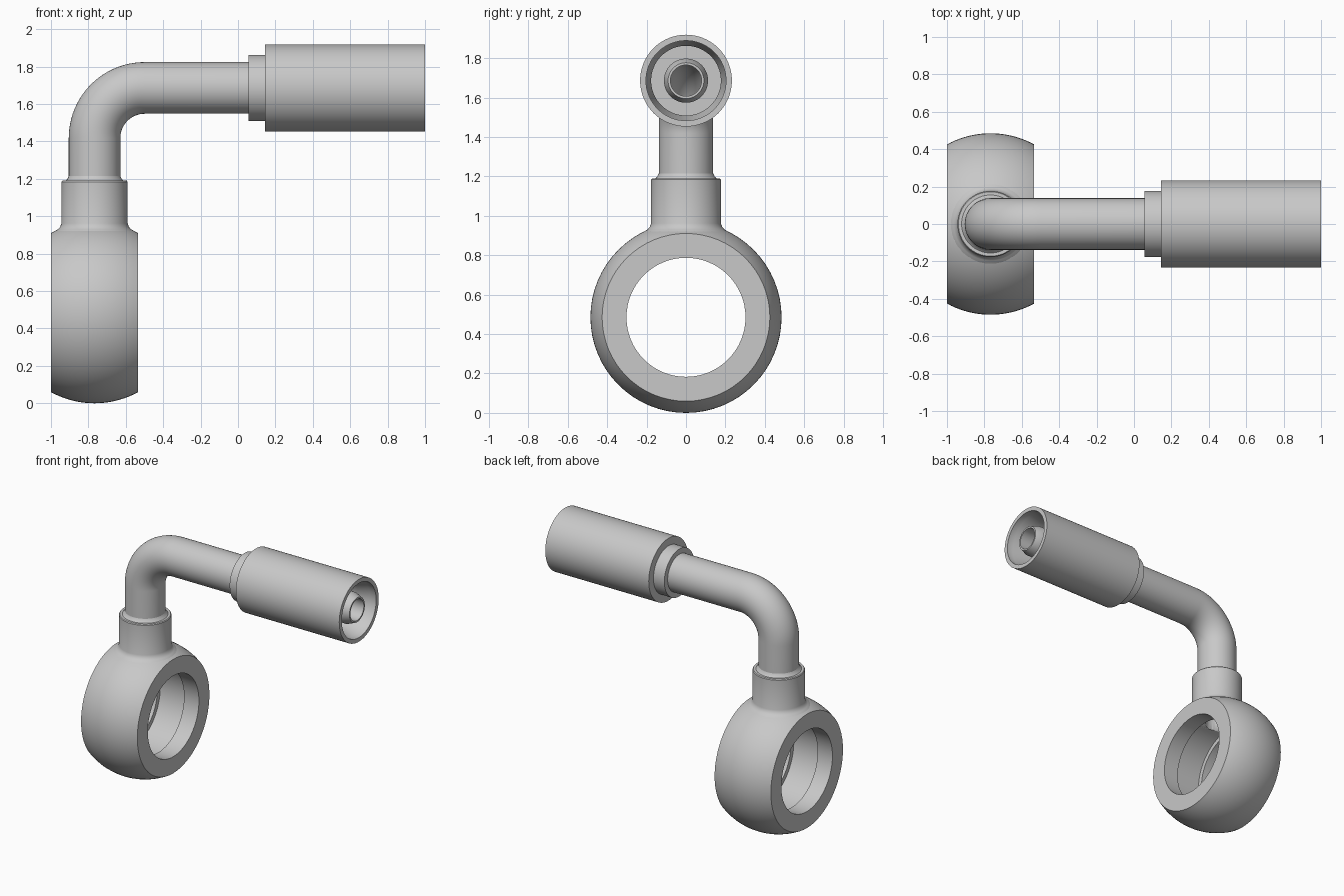
import bpy, bmesh, math
from mathutils import Vector, Matrix

if "Cube" in bpy.data.objects:
    bpy.data.objects.remove(bpy.data.objects["Cube"])

SEG = 64
CX, CZ, PZ = -0.767, 0.485, 1.686      # eye centre x, eye centre z, hose axis z
BEND = 0.268                           # bend centreline radius

steel = bpy.data.materials.new("light grey steel")
steel.diffuse_color = (0.58, 0.58, 0.58, 1)
steel.use_nodes = True
steel.node_tree.nodes["Principled BSDF"].inputs["Base Color"].default_value = steel.diffuse_color


def finish(name, bm, recalc=False):
    if recalc:
        bmesh.ops.recalc_face_normals(bm, faces=bm.faces)
    me = bpy.data.meshes.new(name)
    bm.to_mesh(me)
    bm.free()
    ob = bpy.data.objects.new(name, me)
    bpy.context.collection.objects.link(ob)
    me.materials.append(steel)
    bpy.ops.object.select_all(action='DESELECT')
    ob.select_set(True)
    bpy.context.view_layer.objects.active = ob
    bpy.ops.object.shade_smooth_by_angle(angle=math.radians(28))
    return ob


def skin(bm, rings, closed=False):
    n = len(rings)
    for i in range(n if closed else n - 1):
        a, b = rings[i], rings[(i + 1) % n]
        for k in range(SEG):
            j = (k + 1) % SEG
            bm.faces.new((a[k], a[j], b[j], b[k]))


def lathe(name, profile, origin, axis, closed=True):
    """Revolve (distance along axis, radius) points around an axis."""
    bm = bmesh.new()
    m = Matrix.Translation(origin) @ Vector((0, 0, 1)).rotation_difference(Vector(axis)).to_matrix().to_4x4()
    rings = []
    for d, r in profile:
        rings.append([bm.verts.new(m @ Vector((r * math.cos(math.tau * k / SEG),
                                               r * math.sin(math.tau * k / SEG), d)))
                      for k in range(SEG)])
    skin(bm, rings, closed)
    return finish(name, bm, closed)


def sweep(name, z0, x1, r, inward=False):
    """Round tube going up, through a quarter bend, then along +x."""
    path = [(CX, z0, 0.0)]
    for i in range(25):
        a = math.pi / 2 * i / 24
        path.append((CX + BEND * (1 - math.cos(a)), PZ - BEND * (1 - math.sin(a)), a))
    path.append((x1, PZ, math.pi / 2))
    bm = bmesh.new()
    rings = []
    for x, z, a in path:
        rings.append([])
        for k in range(SEG):
            t = math.tau * k / SEG
            u = r * math.cos(t)
            rings[-1].append(bm.verts.new((x + u * math.cos(a), r * math.sin(t), z - u * math.sin(a))))
    skin(bm, rings)
    if inward:
        bmesh.ops.reverse_faces(bm, faces=bm.faces)
    return finish(name, bm)


# Banjo eye: spherical outside, bore with a wider groove in the middle
H, R = 0.2325, 0.485
outer = [(-H + 2 * H * i / 20, math.sqrt(R * R - (-H + 2 * H * i / 20) ** 2)) for i in range(21)]
inner = [(H, 0.302), (0.11, 0.302), (0.11, 0.335), (-0.11, 0.335), (-0.11, 0.302), (-H, 0.302)]
eye = lathe("banjo_eye", outer + inner, (CX, 0, CZ), (1, 0, 0))

# Fluid port cut through the top of the eye
bm = bmesh.new()
bmesh.ops.create_cone(bm, cap_ends=True, segments=SEG, radius1=0.08, radius2=0.08, depth=0.4,
                      matrix=Matrix.Translation((CX, 0, 0.88)))
cutter = finish("port_cutter", bm)
mod = eye.modifiers.new("port", 'BOOLEAN')
mod.operation = 'DIFFERENCE'
mod.solver = 'EXACT'
mod.object = cutter
bpy.context.view_layer.objects.active = eye
bpy.ops.object.modifier_apply(modifier="port")
bpy.data.objects.remove(cutter)

# Neck with a fillet into the eye and a small weld bead at the pipe
lathe("neck", [(0.905, 0.225), (0.921, 0.212), (0.930, 0.196), (0.943, 0.184), (0.962, 0.177),
               (1.184, 0.177), (1.190, 0.172), (1.190, 0.155), (1.198, 0.146), (1.215, 0.138)],
      (CX, 0, 0), (0, 0, 1), closed=False)

# Bent pipe and its bore
sweep("bent_pipe", 1.18, 0.08, 0.138)
sweep("pipe_bore", 0.92, 0.985, 0.079, inward=True)

# Collar behind the sleeve
lathe("collar", [(0.055, 0.13), (0.055, 0.177), (0.16, 0.177), (0.16, 0.13)], (0, 0, PZ), (1, 0, 0))

# Crimp sleeve, open at the far end
lathe("crimp_sleeve", [(0.145, 0.10), (0.145, 0.233), (1.0, 0.233), (1.0, 0.203), (0.95, 0.203),
                       (0.87, 0.177), (0.30, 0.177), (0.30, 0.10)], (0, 0, PZ), (1, 0, 0))

# Hose nipple inside the sleeve
lathe("hose_nipple", [(0.25, 0.079), (0.25, 0.112), (0.93, 0.112), (0.985, 0.091), (0.985, 0.079)],
      (0, 0, PZ), (1, 0, 0))
